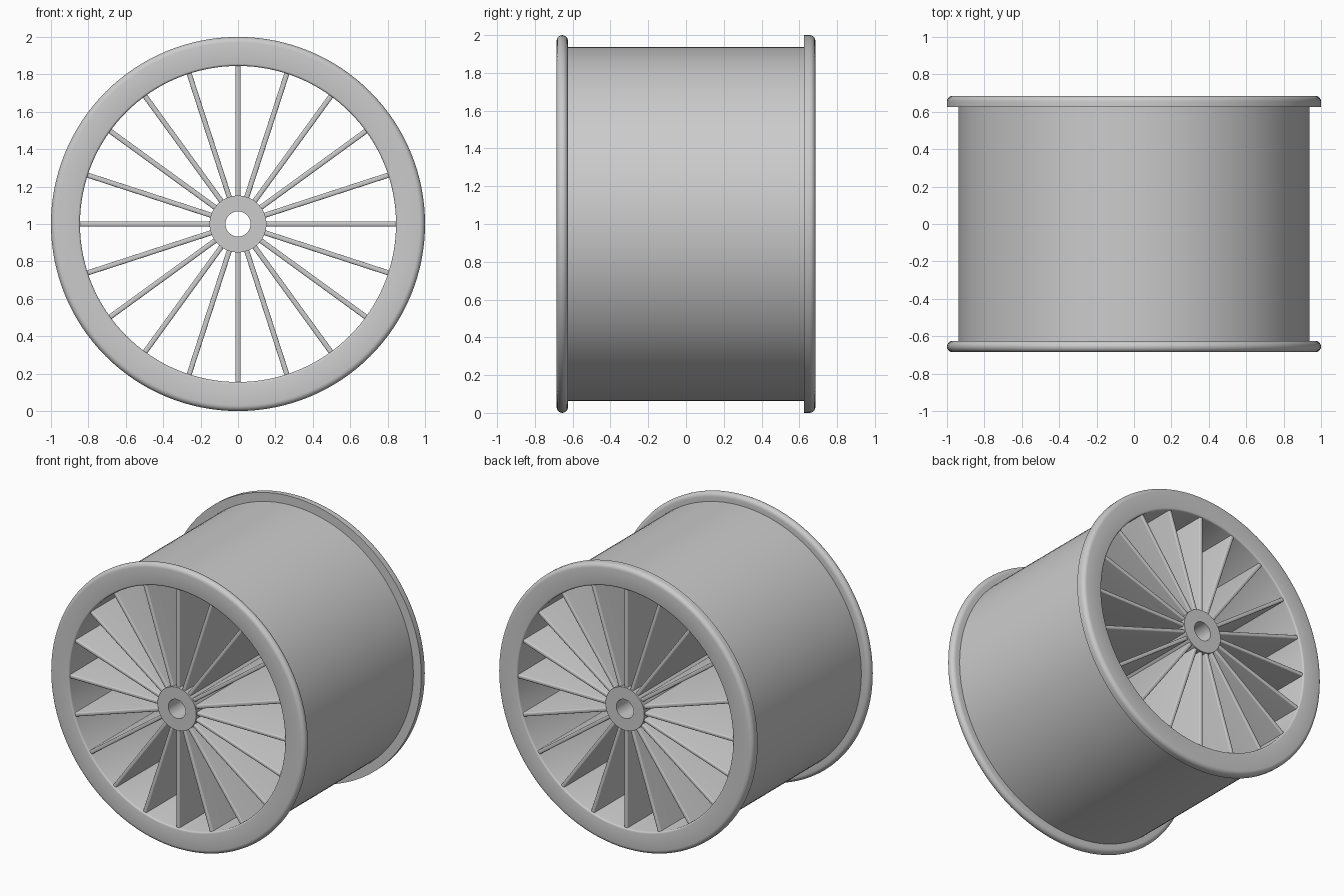
import bpy, bmesh, math
from mathutils import Matrix

if "Cube" in bpy.data.objects:
    bpy.data.objects.remove(bpy.data.objects["Cube"])

grey = bpy.data.materials.new("light_grey")
grey.diffuse_color = (0.6, 0.6, 0.6, 1)
grey.use_nodes = True
grey.node_tree.nodes["Principled BSDF"].inputs["Base Color"].default_value = grey.diffuse_color
AXIS = (0, 0, 1)  # wheel axle height


def finish(bm, name, angle=35):
    bmesh.ops.recalc_face_normals(bm, faces=bm.faces)
    me = bpy.data.meshes.new(name)
    bm.to_mesh(me)
    bm.free()
    ob = bpy.data.objects.new(name, me)
    bpy.context.collection.objects.link(ob)
    ob.location = AXIS
    me.materials.append(grey)
    bpy.ops.object.select_all(action='DESELECT')
    ob.select_set(True)
    bpy.context.view_layer.objects.active = ob
    bpy.ops.object.shade_smooth_by_angle(angle=math.radians(angle))
    return ob


def lathe(name, profile, segs):
    """Revolve a closed (radius, y) profile round the y axis."""
    bm = bmesh.new()
    rings = []
    for i in range(segs):
        a = 2 * math.pi * i / segs
        rings.append([bm.verts.new((r * math.cos(a), y, r * math.sin(a))) for r, y in profile])
    n = len(profile)
    for i in range(segs):
        p, q = rings[i], rings[(i + 1) % segs]
        for j in range(n):
            k = (j + 1) % n
            bm.faces.new((p[j], p[k], q[k], q[j]))
    return finish(bm, name)


def arc(cr, cy, rad, a0, a1, steps=5):
    return [(cr + rad * math.cos(math.radians(a0 + (a1 - a0) * i / steps)),
             cy + rad * math.sin(math.radians(a0 + (a1 - a0) * i / steps)))
            for i in range(steps + 1)]


# Rim: drum with rounded front flange, back flange square on its inner side
Y, T, R_IN, R_DRUM = 0.685, 0.06, 0.845, 0.938
rad = T / 2
profile = arc(R_IN + 0.012, -Y + 0.012, 0.012, 180, 270, 3)
profile += arc(1 - rad, -Y + rad, rad, 270, 450, 10)
profile += [(R_DRUM, -Y + T), (R_DRUM, Y - T), (1.0, Y - T)]
profile += arc(1 - rad, Y - rad, rad, 0, 90, 5)
profile += arc(R_IN + 0.012, Y - 0.012, 0.012, 90, 180, 3)
lathe("rim", profile, 128)

# Hub: hollow tube through the middle
lathe("hub", [(0.067, -Y), (0.152, -Y), (0.152, Y), (0.067, Y)], 64)

# Spokes: twenty full-depth fins with rounded edges
bm = bmesh.new()
r0, r1, depth, width = 0.13, 0.852, 2 * 0.675, 0.027
for i in range(20):
    m = (Matrix.Rotation(2 * math.pi * i / 20, 4, 'Y')
         @ Matrix.Translation(((r0 + r1) / 2, 0, 0))
         @ Matrix.Diagonal((r1 - r0, depth, width, 1)))
    bmesh.ops.create_cube(bm, size=1, matrix=m)
edges = [e for e in bm.edges
         if abs(e.verts[0].co.y - e.verts[1].co.y) < 1e-4 and e.calc_length() > 0.1]
bmesh.ops.bevel(bm, geom=edges, offset=0.008, segments=3, profile=0.5, affect='EDGES')
finish(bm, "spokes", 40)
